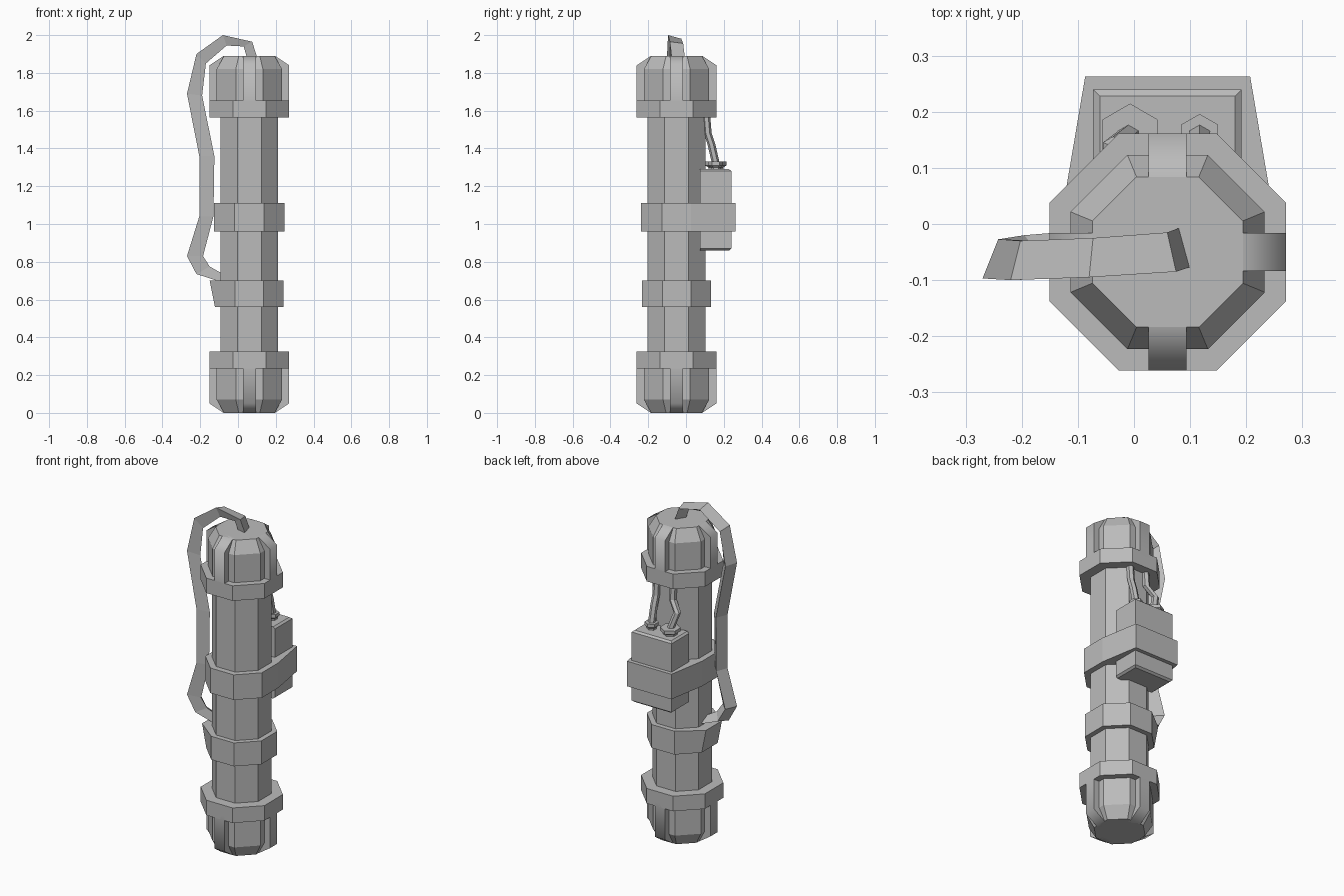
import bpy, bmesh, math
from mathutils import Vector

if "Cube" in bpy.data.objects:
    bpy.data.objects.remove(bpy.data.objects["Cube"], do_unlink=True)

grey = bpy.data.materials.new("plain_grey")
grey.use_nodes = True
colour = (0.5, 0.5, 0.5, 1)
grey.diffuse_color = colour
grey.node_tree.nodes["Principled BSDF"].inputs["Base Color"].default_value = colour

CX, CY = 0.06, -0.05   # axis of the canister


def loft(name, rings, smooth_angle=None):
    """Skin a row of equal-length point loops and close both ends."""
    bm = bmesh.new()
    loops = [[bm.verts.new(p) for p in ring] for ring in rings]
    n = len(loops[0])
    for a, b in zip(loops, loops[1:]):
        for i in range(n):
            j = (i + 1) % n
            bm.faces.new((a[i], a[j], b[j], b[i]))
    bm.faces.new(loops[0][::-1])
    bm.faces.new(loops[-1])
    bmesh.ops.recalc_face_normals(bm, faces=bm.faces)
    for f in bm.faces:
        f.smooth = smooth_angle is not None
    mesh = bpy.data.meshes.new(name)
    bm.to_mesh(mesh)
    bm.free()
    if smooth_angle:
        mesh.set_sharp_from_angle(angle=math.radians(smooth_angle))
    mesh.materials.append(grey)
    obj = bpy.data.objects.new(name, mesh)
    bpy.context.collection.objects.link(obj)
    return obj


def ngon(n, apothem, z, x=CX, y=CY, turn=0.5):
    r = apothem / math.cos(math.pi / n)
    angles = [2 * math.pi * (i + turn) / n for i in range(n)]
    return [Vector((x + r * math.cos(a), y + r * math.sin(a), z)) for a in angles]


def octagon_part(name, *steps):
    return loft(name, [ngon(8, a, z) for a, z in steps])


# Main tube
octagon_part("tube", (0.153, 0.2), (0.153, 1.7))

# End caps, with collars and four bent straps each
for end, height in (("bottom", lambda d: d), ("top", lambda d: 1.89 - d)):
    octagon_part(end + "_cap", (0.134, height(0)), (0.173, height(0.07)), (0.173, height(0.3)))
    octagon_part(end + "_collar", (0.211, height(0.235)), (0.211, height(0.325)))
    profile = [(0.1, 0), (0.136, 0), (0.211, 0.05), (0.211, 0.26), (0.1, 0.26)]
    for k in range(4):
        out = Vector((math.cos(k * math.pi / 2), math.sin(k * math.pi / 2), 0))
        side = Vector((-out.y, out.x, 0))
        loft(f"{end}_strap_{k + 1}",
             [[Vector((CX, CY, height(d))) + out * r + side * s for r, d in profile]
              for s in (-0.034, 0.034)], 60)

# Middle band, which reaches back around the box
front_half = [p for p in ngon(8, 0.187, 0) if p.y < CY + 0.1]
front_half.sort(key=lambda p: math.atan2(p.x - CX, CY - p.y))
outline = front_half + [Vector((0.207, 0.263, 0)), Vector((-0.087, 0.263, 0))]
loft("middle_band", [[p + Vector((0, 0, z)) for p in outline] for z in (0.96, 1.11)])

# Lower band, with its right side flared towards the top
rings = [ngon(8, 0.182, 0.56), ngon(8, 0.182, 0.7)]
for p in rings[1]:
    if p.x < CX - 0.15:
        p.x = -0.15
loft("lower_band", rings)


# Battery box on the back, with chamfered ends
def box_ring(inset, z):
    x0, x1, y0, y1 = -0.073 + inset, 0.192 - inset, 0.075, 0.24 - inset
    return [(x0, y0, z), (x1, y0, z), (x1, y1, z), (x0, y1, z)]


loft("back_box", [box_ring(0.012, 0.86), box_ring(0, 0.87),
                  box_ring(0, 1.28), box_ring(0.012, 1.29)])

# Terminals and the wires that rise from them
for side, x, size in (("right", -0.007, 0.049), ("left", 0.117, 0.033)):
    loft(side + "_terminal",
         [ngon(6, size * s, z, x, 0.158, 0.5)
          for s, z in ((0.7, 1.28), (0.7, 1.3), (1, 1.31), (1, 1.33))])
    bend = 0.03 if side == "right" else 0
    path = [(x, 0.158, 1.32), (x - bend, 0.135, 1.42),
            (x + bend / 2, 0.115, 1.48), (x + bend / 2, 0.105, 1.6)]
    loft(side + "_wire", [ngon(6, 0.018, pz, px, py) for px, py, pz in path])

# Three-sided hose: outer x, outer z, inner x, inner z, front y
hose = [(0.105, 1.87, 0.05, 1.87, -0.075), (0.075, 1.965, 0.03, 1.94, -0.085),
        (-0.08, 2.0, -0.06, 1.945, -0.095), (-0.22, 1.9, -0.17, 1.85, -0.1),
        (-0.27, 1.69, -0.19, 1.68, -0.097), (-0.205, 1.36, -0.125, 1.36, -0.1),
        (-0.205, 1.04, -0.13, 1.04, -0.1), (-0.27, 0.83, -0.185, 0.83, -0.097),
        (-0.22, 0.735, -0.15, 0.775, -0.09), (-0.08, 0.69, -0.07, 0.73, -0.08)]
loft("side_hose",
     [[(ox, y, oz), (ix, y + 0.012, iz),
       (ox * 0.65 + ix * 0.35, y + 0.07, oz * 0.65 + iz * 0.35)]
      for ox, oz, ix, iz, y in hose])
